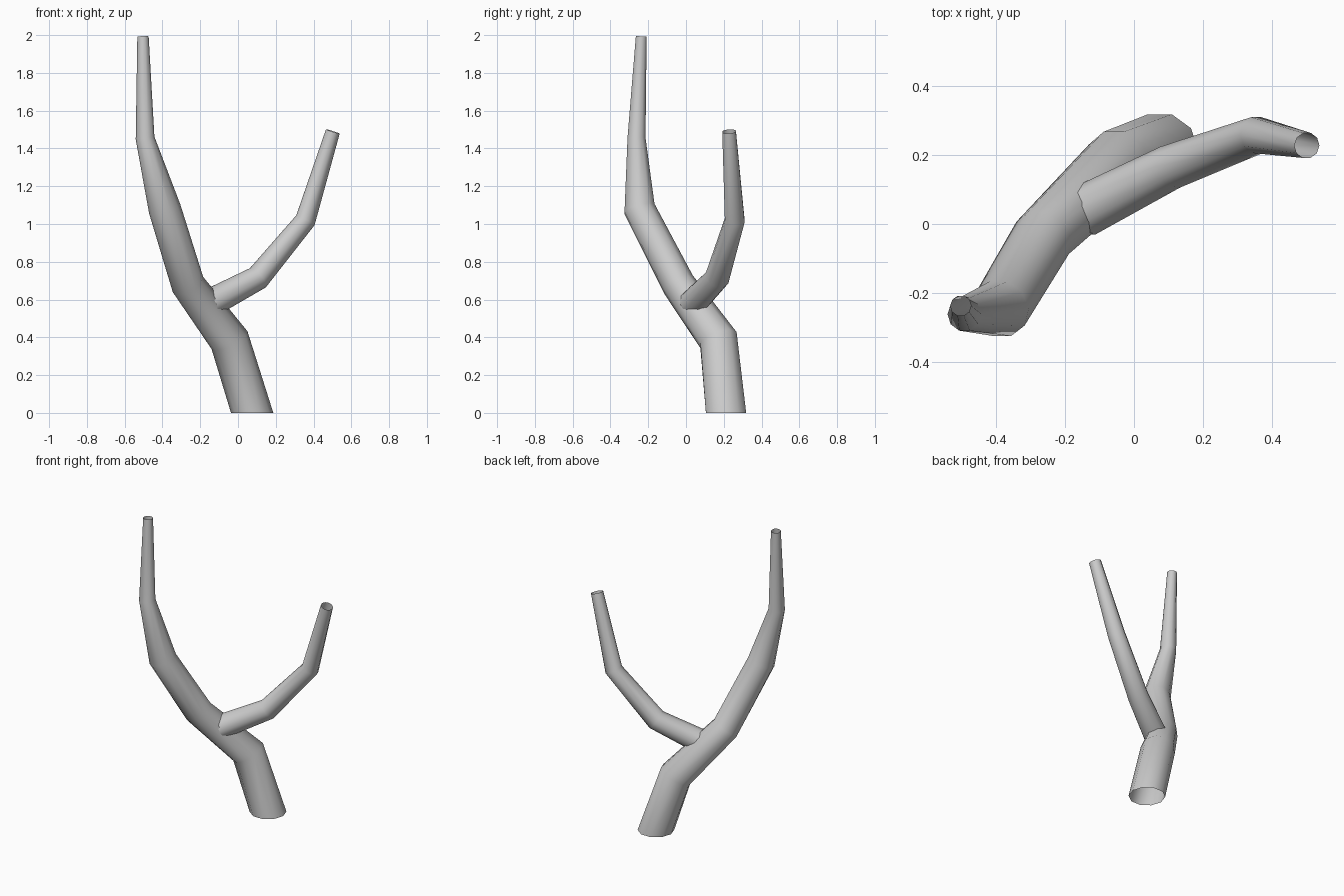
import bpy
import bmesh
from math import cos, sin, tau
from mathutils import Vector

SIDES = 10

cube = bpy.data.objects.get("Cube")
if cube:
    bpy.data.objects.remove(cube, do_unlink=True)

bark = bpy.data.materials.new("grey bark")
bark.use_nodes = True
colour = (0.6, 0.6, 0.6, 1)
bark.diffuse_color = colour
bark.node_tree.nodes["Principled BSDF"].inputs["Base Color"].default_value = colour


def limb(name, path, start_normal=None):
    """Sweep a tapering open tube through (x, y, z, radius) stations."""
    points = [Vector(p[:3]) for p in path]
    steps = [(b - a).normalized() for a, b in zip(points, points[1:])]
    normals = [steps[0]] + [(a + b).normalized() for a, b in zip(steps, steps[1:])] + [steps[-1]]
    if start_normal:
        normals[0] = Vector(start_normal)

    bm = bmesh.new()
    rings = []
    for point, normal, station in zip(points, normals, path):
        side = Vector((0, 1, 0)).cross(normal).normalized()
        up = normal.cross(side)
        rings.append([bm.verts.new(point + station[3] * (side * cos(i * tau / SIDES) + up * sin(i * tau / SIDES)))
                      for i in range(SIDES)])
    for low, high in zip(rings, rings[1:]):
        for i in range(SIDES):
            j = (i + 1) % SIDES
            bm.faces.new((low[i], low[j], high[j], high[i]))

    mesh = bpy.data.meshes.new(name)
    bm.to_mesh(mesh)
    bm.free()
    mesh.materials.append(bark)
    mesh.shade_smooth()
    obj = bpy.data.objects.new(name, mesh)
    bpy.context.collection.objects.link(obj)
    return obj


# Main stem, cut level at the ground
limb("trunk", [
    (0.075, 0.212, 0.0, 0.112),
    (-0.045, 0.172, 0.385, 0.106),
    (-0.265, -0.04, 0.68, 0.09),
    (-0.388, -0.246, 1.08, 0.086),
    (-0.492, -0.262, 1.455, 0.05),
    (-0.503, -0.237, 1.993, 0.03),
], start_normal=(0, 0, 1))

# Side branch, rooted inside the trunk
limb("side_branch", [
    (-0.15, 0.035, 0.58, 0.076),
    (0.105, 0.165, 0.715, 0.066),
    (0.357, 0.258, 1.02, 0.055),
    (0.502, 0.228, 1.49, 0.038),
])
